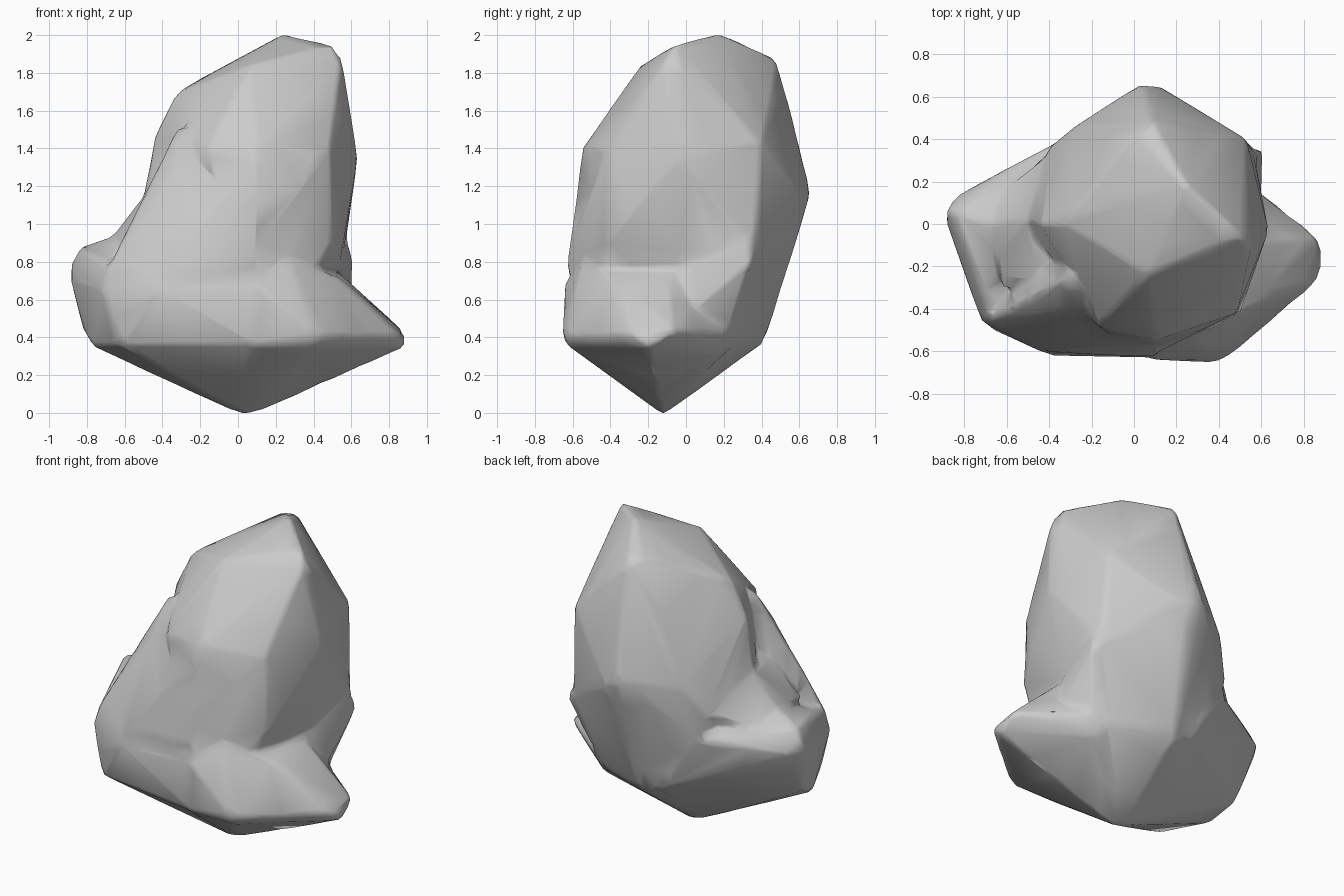
import bpy, bmesh, math


def hull(name, pts):
    """Convex chunk of stone through the given corner points."""
    bm = bmesh.new()
    for p in pts:
        bm.verts.new(p)
    res = bmesh.ops.convex_hull(bm, input=bm.verts)
    junk = {g for g in res["geom_interior"] + res["geom_unused"] if isinstance(g, bmesh.types.BMVert)}
    bmesh.ops.delete(bm, geom=list(junk), context='VERTS')
    bmesh.ops.recalc_face_normals(bm, faces=bm.faces)
    me = bpy.data.meshes.new(name)
    bm.to_mesh(me)
    bm.free()
    ob = bpy.data.objects.new(name, me)
    bpy.context.collection.objects.link(ob)
    return ob


tip = [(0.03, -0.12, -0.01), (0.12, -0.12, 0.01), (-0.05, -0.1, 0.02)]

# tall main mass with its slanted crown
rock = hull("rock", tip + [
    (0.25, 0.18, 2.01), (0.5, -0.06, 1.95), (0.55, -0.1, 1.88), (0.03, 0.42, 1.89),
    (0.09, 0.48, 1.87), (0.53, 0.4, 1.43), (0.1, 0.53, 1.68), (-0.27, 0.08, 1.73),
    (0.06, -0.24, 1.84), (-0.33, 0.0, 1.69), (-0.44, 0.0, 1.47), (-0.51, 0.02, 1.12),
    (0.1, -0.55, 1.4), (-0.17, -0.49, 1.4), (0.48, -0.42, 1.38), (0.635, -0.03, 1.35),
    (0.61, 0.08, 1.22), (0.03, 0.66, 1.18), (0.12, 0.65, 1.12), (-0.28, 0.46, 1.15),
    (0.5, -0.42, 0.9), (0.1, -0.61, 0.87), (0.55, -0.03, 0.85), (0.56, 0.36, 0.83),
    (0.1, -0.62, 0.36), (0.05, 0.43, 0.42), (0.0, 0.4, 0.36), (0.42, 0.25, 0.36),
    (-0.39, 0.37, 0.95), (-0.36, 0.39, 0.8)])

# low spur pointing right
spur = hull("right_spur", tip + [
    (0.88, -0.07, 0.43), (0.89, -0.2, 0.35), (0.86, -0.28, 0.41), (0.46, -0.62, 0.41),
    (0.38, -0.655, 0.42), (0.4, -0.63, 0.36), (0.1, -0.64, 0.68), (0.08, -0.63, 0.36),
    (0.28, -0.55, 0.8), (0.53, -0.4, 0.72), (0.54, -0.08, 0.74), (0.49, 0.24, 0.43),
    (0.1, 0.0, 0.8), (0.0, 0.3, 0.38), (0.45, 0.2, 0.31)])

# chip bridging spur and back
chip = hull("back_chip", [
    (0.61, 0.36, 0.81), (0.54, -0.06, 0.73), (0.6, 0.05, 0.55), (0.49, 0.24, 0.43),
    (0.2, 0.0, 0.8), (0.2, 0.3, 0.8), (0.2, 0.1, 0.5), (0.56, 0.3, 1.0), (0.2, 0.2, 1.0)])

# broad shelf on the left
shelf = hull("left_shelf", tip + [
    (-0.89, 0.02, 0.7), (-0.89, 0.07, 0.78), (-0.85, 0.05, 0.87), (-0.83, 0.14, 0.74),
    (-0.67, 0.0, 0.94), (-0.72, -0.46, 0.65), (-0.68, -0.46, 0.77), (-0.66, -0.5, 0.5),
    (-0.4, -0.62, 0.65), (-0.82, -0.05, 0.43), (-0.77, -0.2, 0.35), (-0.62, -0.51, 0.36),
    (-0.33, 0.41, 0.8), (-0.1, 0.4, 0.42), (0.05, 0.38, 0.36), (0.1, -0.63, 0.7),
    (0.1, -0.62, 0.36)])

# shoulder running up the front left
shoulder = hull("front_shoulder", [
    (-0.69, -0.45, 0.77), (-0.45, -0.35, 1.2), (-0.33, -0.4, 1.32), (-0.32, -0.25, 1.52),
    (-0.4, -0.61, 0.7), (0.1, -0.63, 0.78), (0.1, -0.54, 1.4), (-0.1, -0.1, 0.5),
    (-0.1, -0.1, 1.4), (-0.5, -0.15, 0.85), (-0.5, -0.4, 0.5), (0.1, -0.5, 0.5)])

# ramp from shelf up to the main mass
ramp = hull("left_ramp", [
    (-0.67, 0.0, 0.93), (-0.51, 0.02, 1.14), (-0.45, -0.22, 1.13), (-0.62, -0.3, 0.9),
    (-0.38, 0.37, 0.95), (-0.3, 0.0, 0.6), (-0.62, 0.15, 0.87), (-0.65, -0.1, 0.7),
    (-0.2, 0.1, 1.1), (-0.2, -0.2, 1.2)])

# fuse the chunks into one stone
parts = (spur, chip, shelf, shoulder, ramp)
for part in parts:
    m = rock.modifiers.new("fuse", 'BOOLEAN')
    m.operation = 'UNION'
    m.solver = 'EXACT'
    m.object = part

# soften the joins, then thin back to a low-poly surface
m = rock.modifiers.new("weather", 'REMESH')
m.mode = 'VOXEL'
m.voxel_size = 0.02
m = rock.modifiers.new("soften", 'SMOOTH')
m.factor = 0.5
m.iterations = 8
m = rock.modifiers.new("thin", 'DECIMATE')
m.ratio = 0.02

bpy.context.view_layer.objects.active = rock
rock.select_set(True)
for m in list(rock.modifiers):
    bpy.ops.object.modifier_apply(modifier=m.name)
for part in parts:
    bpy.data.objects.remove(part)
bpy.ops.object.shade_smooth_by_angle(angle=math.radians(60))
